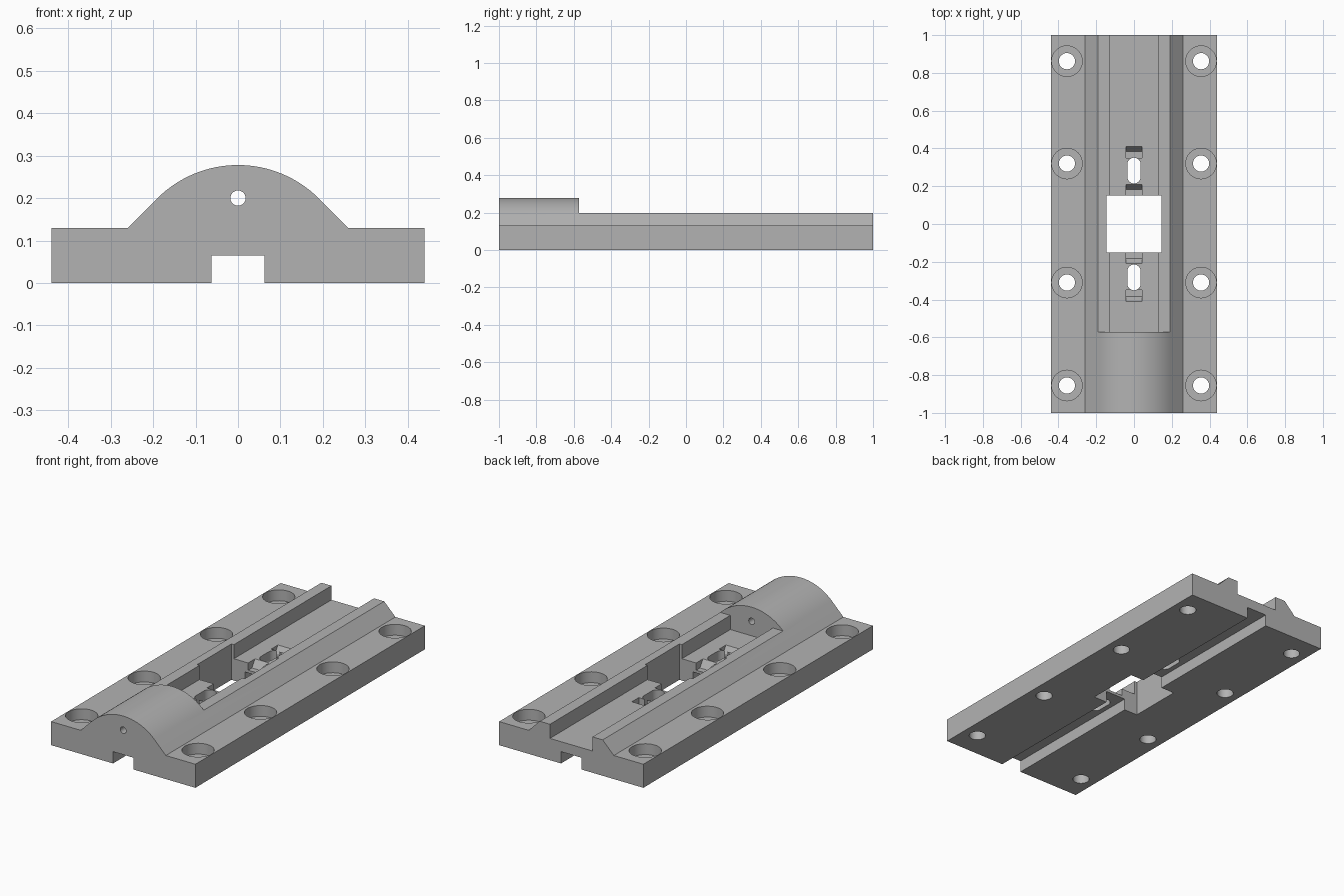
import bpy, bmesh, math
from mathutils import Vector

cube = bpy.data.objects.get("Cube")
if cube:
    bpy.data.objects.remove(cube, do_unlink=True)

grey = bpy.data.materials.new("plain grey")
grey.use_nodes = True
COLOUR = (0.45, 0.45, 0.45, 1)
grey.diffuse_color = COLOUR
grey.node_tree.nodes["Principled BSDF"].inputs["Base Color"].default_value = COLOUR


def prism(name, outline, axis, low, high):
    """Extrude a 2D outline along an axis: x uses (y, z), y uses (x, z), z uses (x, y)."""
    place = {"x": lambda a, b, t: (t, a, b),
             "y": lambda a, b, t: (a, t, b),
             "z": lambda a, b, t: (a, b, t)}[axis]
    bm = bmesh.new()
    face = bm.faces.new([bm.verts.new(place(a, b, low)) for a, b in outline])
    grown = bmesh.ops.extrude_face_region(bm, geom=[face])
    moved = [v for v in grown["geom"] if isinstance(v, bmesh.types.BMVert)]
    bmesh.ops.translate(bm, verts=moved, vec=Vector(place(0, 0, high - low)))
    bmesh.ops.recalc_face_normals(bm, faces=bm.faces)
    mesh = bpy.data.meshes.new(name)
    bm.to_mesh(mesh)
    bm.free()
    mesh.materials.append(grey)
    obj = bpy.data.objects.new(name, mesh)
    bpy.context.collection.objects.link(obj)
    return obj


def rect(x0, x1, y0, y1):
    return [(x0, y0), (x1, y0), (x1, y1), (x0, y1)]


def oval(cx, cy, radius, half_straight=0.0, steps=16):
    """Circle, or a slot with round ends when half_straight is given."""
    points = []
    for end in (0, 1):
        shift = half_straight if end == 0 else -half_straight
        count = steps + 1 if half_straight else steps
        for i in range(count):
            a = math.pi * (end + i / steps)
            points.append((cx + radius * math.cos(a), cy + shift + radius * math.sin(a)))
    return points


def cut(target, cutter):
    cutter.hide_render = True
    mod = target.modifiers.new("cut", "BOOLEAN")
    mod.operation, mod.solver, mod.object = "DIFFERENCE", "EXACT", cutter
    bpy.ops.object.select_all(action="DESELECT")
    bpy.context.view_layer.objects.active = target
    target.select_set(True)
    bpy.ops.object.modifier_apply(modifier=mod.name)
    bpy.data.objects.remove(cutter, do_unlink=True)


# Body: flanges, sloped sides, rounded crown and wire groove underneath
WIDE, FLANGE, FOOT, TOP, RADIUS = 0.44, 0.13, 0.26, 0.278, 0.27
arc = []
for i in range(41):
    a = math.radians(45 + 90 * i / 40)
    arc.append((RADIUS * math.cos(a), TOP - RADIUS + RADIUS * math.sin(a)))
groove = [(-0.0625, 0), (-0.0625, 0.065), (0.0625, 0.065), (0.0625, 0)]
profile = ([(-WIDE, 0)] + groove + [(WIDE, 0), (WIDE, FLANGE), (FOOT, FLANGE)]
           + arc + [(-FOOT, FLANGE), (-WIDE, FLANGE)])
body = prism("mounting_rail", profile, "y", -1, 1)

# Channel between two flat-topped ridges, leaving the crown at the front
FLOOR = 0.12
tray = [(-0.13, FLOOR), (0.13, FLOOR), (0.13, 0.198), (0.3, 0.198),
        (0.3, 0.4), (-0.3, 0.4), (-0.3, 0.198), (-0.13, 0.198)]
cut(body, prism("channel_cutter", tray, "y", -0.572, 1.1))

# Square window and the small bore through the crown
cut(body, prism("window_cutter", rect(-0.145, 0.145, -0.15, 0.15), "z", -0.1, 0.5))
cut(body, prism("bore_cutter", oval(0, 0.2, 0.018), "y", -1.1, -0.5))

# Round-ended slots with slanted pockets either side of each
for side in (1, -1):
    cut(body, prism("slot_cutter", oval(0, side * 0.283, 0.035, 0.033), "z", -0.1, 0.19))
    for near, far in ((0.14, 0.21), (0.35, 0.41)):
        wedge = [(near, 0.08), (far - 0.027, 0.08), (far, FLOOR), (far, 0.15), (near, 0.15)]
        cut(body, prism("pocket_cutter", [(side * y, z) for y, z in wedge],
                        "x", -0.043, 0.043))

# Counterbored screw holes along both flanges
for x in (-0.355, 0.355):
    for y in (-0.855, -0.31, 0.32, 0.862):
        cut(body, prism("screw_cutter", oval(x, y, 0.043), "z", -0.1, 0.3))
        cut(body, prism("head_cutter", oval(x, y, 0.081), "z", 0.07, 0.3))

bpy.ops.object.shade_smooth_by_angle(angle=math.radians(30))
